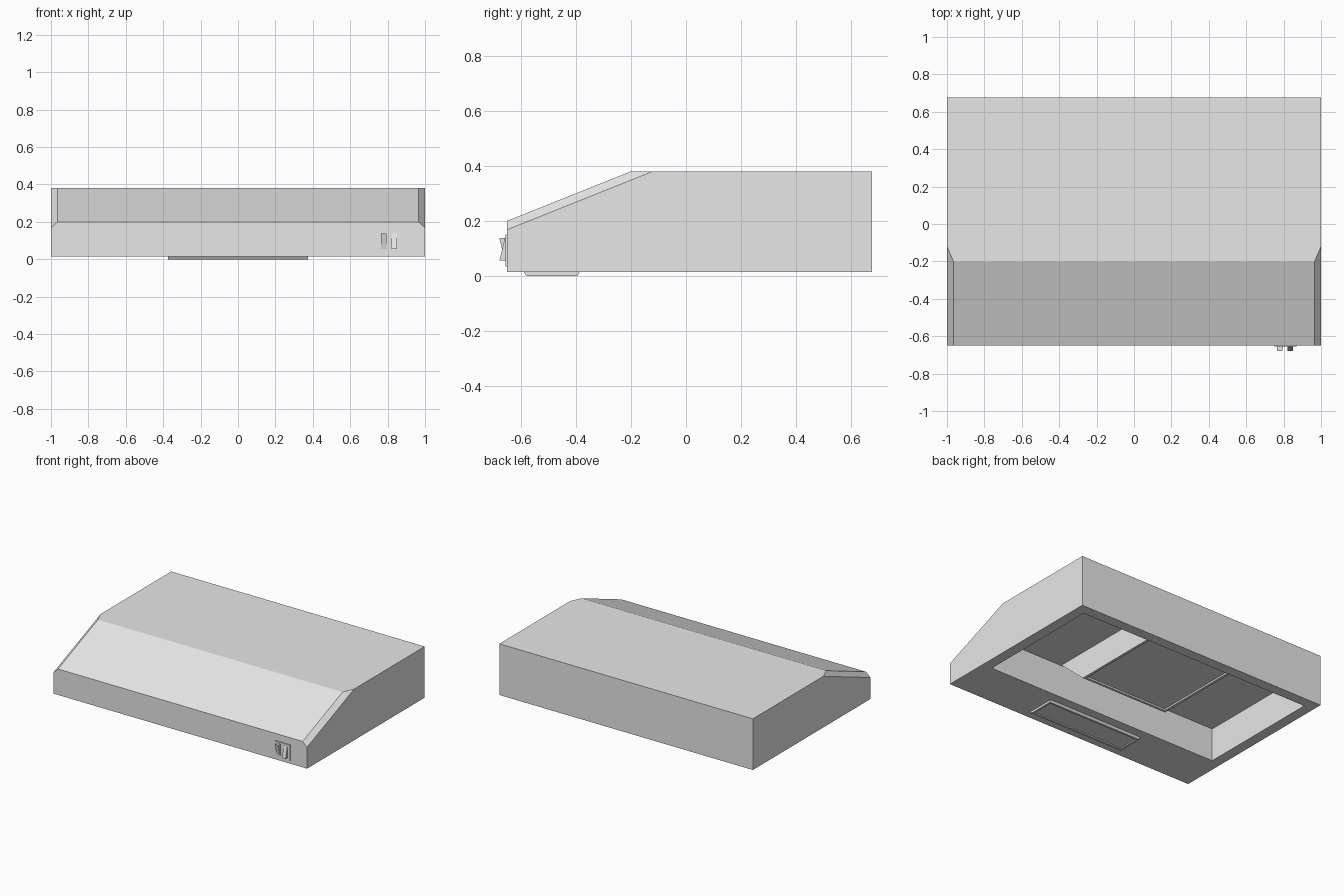
import bpy, bmesh
from mathutils import Vector

cube = bpy.data.objects.get("Cube")
if cube:
    bpy.data.objects.remove(cube, do_unlink=True)

# One painted-metal grey for everything
grey = bpy.data.materials.new("light_grey_metal")
grey.use_nodes = True
grey.diffuse_color = (0.8, 0.8, 0.8, 1)
grey.node_tree.nodes["Principled BSDF"].inputs["Base Color"].default_value = (0.8, 0.8, 0.8, 1)


def hull(points):
    """Convex solid around the points, with flat areas merged."""
    bm = bmesh.new()
    for p in points:
        bm.verts.new(p)
    bmesh.ops.convex_hull(bm, input=bm.verts[:])
    bmesh.ops.dissolve_limit(bm, angle_limit=0.01, verts=bm.verts[:], edges=bm.edges[:])
    bmesh.ops.recalc_face_normals(bm, faces=bm.faces[:])
    return bm


def finish(bm, name):
    mesh = bpy.data.meshes.new(name)
    bm.to_mesh(mesh)
    bm.free()
    mesh.materials.append(grey)
    obj = bpy.data.objects.new(name, mesh)
    bpy.context.collection.objects.link(obj)
    return obj


def prism(profile, x0, x1):
    """Extrude a convex (y, z) profile along x."""
    return hull([(x, y, z) for x in (x0, x1) for y, z in profile])


def recess_below(bm, rim, depth, x_half=None, y_range=None):
    """Sink an inset pocket up into the downward face."""
    face = min(bm.faces, key=lambda f: f.normal.z)
    bmesh.ops.inset_individual(bm, faces=[face], thickness=rim)
    if x_half:
        mid = face.calc_center_median().y
        for v in face.verts:
            v.co.x = x_half if v.co.x > 0 else -x_half
            v.co.y = y_range[1] if v.co.y > mid else y_range[0]
    bmesh.ops.inset_individual(bm, faces=[face], thickness=0)
    bmesh.ops.translate(bm, verts=face.verts[:], vec=Vector((0, 0, depth)))


# Hood body: sloped front with chamfered slope ends, hollow underneath
side_profile = [(-0.65, 0.015), (0.675, 0.015), (0.675, 0.38), (-0.12, 0.38), (-0.65, 0.168)]
slope_edge = [(-0.65, 0.2), (-0.2, 0.38)]
points = [(s * x, y, z) for s in (-1, 1)
          for x, pts in ((1, side_profile), (0.965, slope_edge)) for y, z in pts]
body = hull(points)
recess_below(body, 0.05, 0.235, 0.925, (-0.32, 0.6))
finish(body, "hood_body")

# Fan housing inside the cavity, with a framed filter underneath
housing = prism([(-0.32, 0.255), (0.605, 0.255), (0.605, 0.06), (-0.10, 0.06)], -0.345, 0.345)
recess_below(housing, 0.025, 0.012)
finish(housing, "fan_housing_filter")

# Lamp lens under the front edge
lamp = prism([(-0.59, 0.016), (-0.385, 0.016), (-0.395, 0), (-0.58, 0)], -0.375, 0.375)
recess_below(lamp, 0.02, 0.008)
finish(lamp, "lamp_panel")

# Switch plate and two rockers, tipped opposite ways
finish(prism([(-0.645, 0.035), (-0.645, 0.15), (-0.656, 0.15), (-0.656, 0.035)],
             0.75, 0.868), "switch_plate")
for name, x, out_z, in_z in (("fan_switch", 0.765, 0.138, 0.055),
                             ("lamp_switch", 0.822, 0.055, 0.138)):
    finish(prism([(-0.65, in_z), (-0.658, in_z), (-0.678, out_z), (-0.65, out_z)],
                 x, x + 0.028), name)
